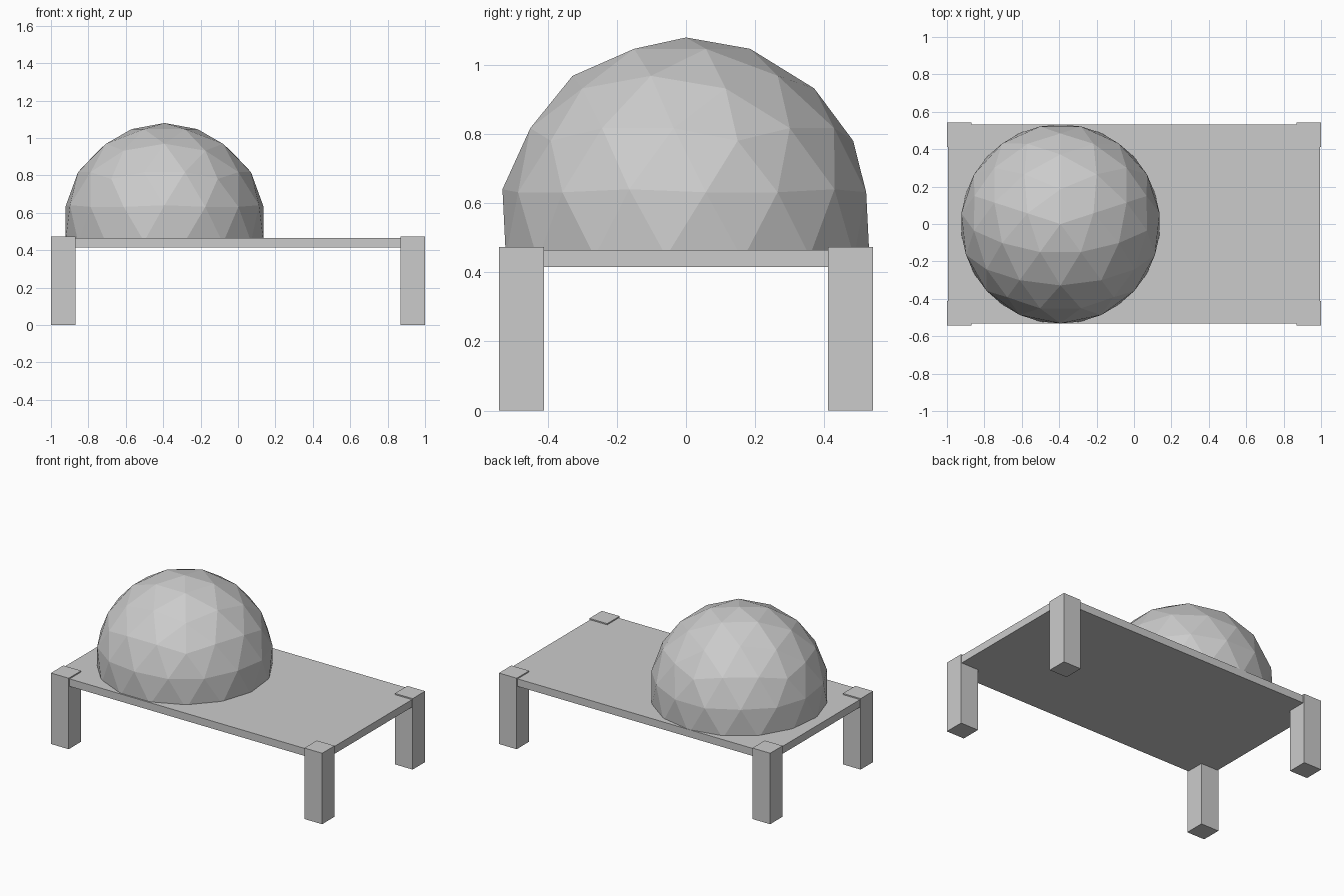
import bpy
import bmesh
from math import radians
from mathutils import Matrix

cube = bpy.data.objects.get("Cube")
if cube:
    bpy.data.objects.remove(cube, do_unlink=True)

# Single plain grey for every part
grey = bpy.data.materials.new("plain_grey")
grey.use_nodes = True
colour = (0.6, 0.6, 0.6, 1)
grey.diffuse_color = colour
grey.node_tree.nodes["Principled BSDF"].inputs["Base Color"].default_value = colour


def add_object(name, bm, location):
    mesh = bpy.data.meshes.new(name)
    bm.to_mesh(mesh)
    bm.free()
    mesh.materials.append(grey)
    obj = bpy.data.objects.new(name, mesh)
    obj.location = location
    bpy.context.collection.objects.link(obj)
    return obj


def add_box(name, size, centre):
    bm = bmesh.new()
    bmesh.ops.create_cube(bm, size=1)
    bmesh.ops.scale(bm, vec=size, verts=bm.verts)
    return add_object(name, bm, centre)


# Deck slab
add_box("deck", (1.99, 1.064, 0.05), (0, 0, 0.44))

# Corner legs, standing slightly proud of the deck
LEG, LEG_HEIGHT = 0.131, 0.473
for side, sx in (("left", 1), ("right", -1)):
    for end, sy in (("front", -1), ("back", 1)):
        add_box(f"{end}_{side}_leg", (LEG, LEG, LEG_HEIGHT),
                (sx * (1 - LEG / 2), sy * (0.542 - LEG / 2), LEG_HEIGHT / 2))

# Geodesic dome: icosahedron with each edge split in three, cut below the equator
RADIUS = 0.541
bm = bmesh.new()
bmesh.ops.create_icosphere(bm, subdivisions=1, radius=1)
bmesh.ops.subdivide_edges(bm, edges=bm.edges, cuts=2, use_grid_fill=True)
for v in bm.verts:
    v.co = v.co.normalized() * RADIUS
lower = [v for v in bm.verts if v.co.z < -0.25 * RADIUS]
bmesh.ops.delete(bm, geom=lower, context='VERTS')
bmesh.ops.rotate(bm, verts=bm.verts, matrix=Matrix.Rotation(radians(90), 3, 'Z'))
add_object("dome", bm, (-0.393, 0, 0.539))
